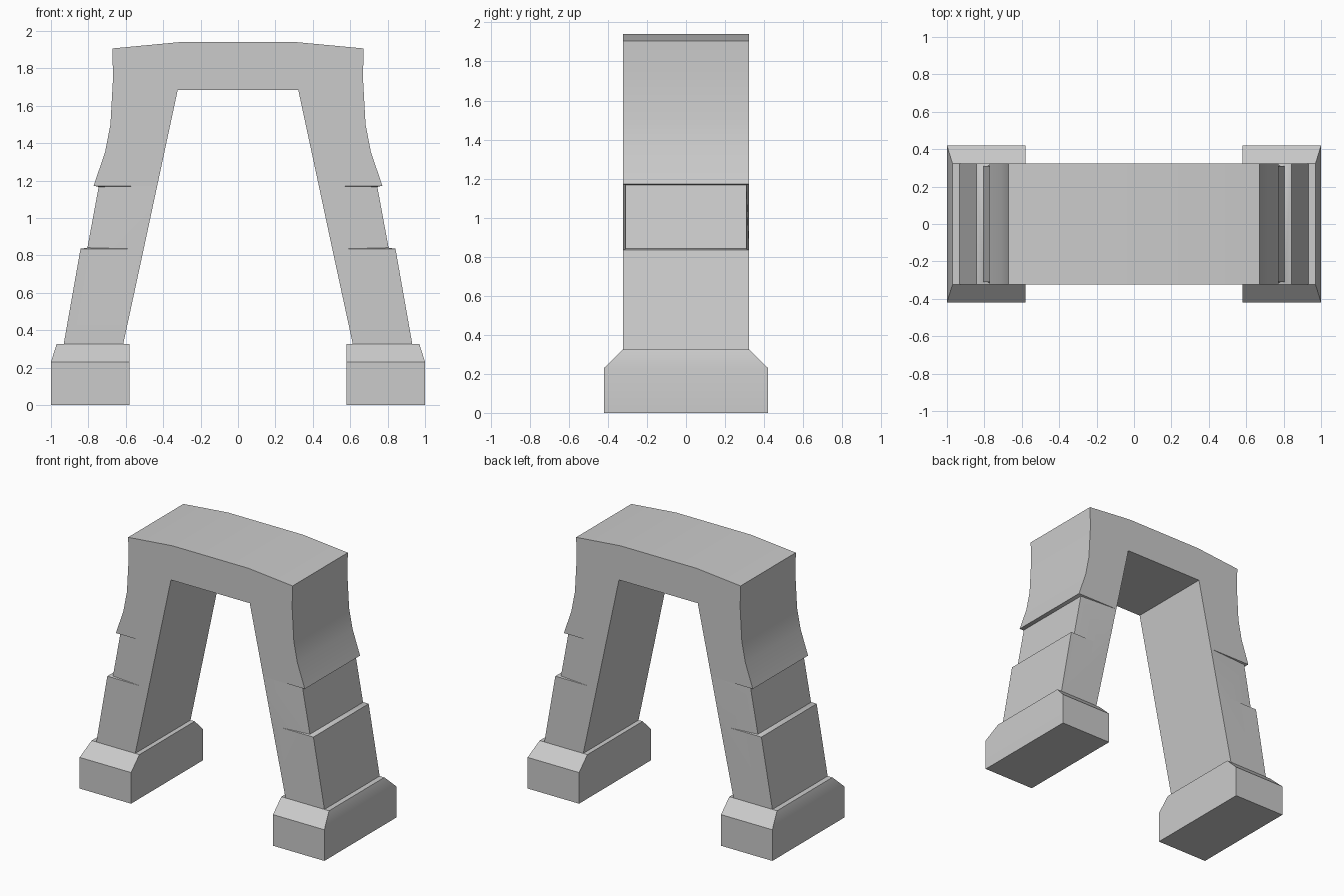
import bpy, bmesh

if "Cube" in bpy.data.objects:
    bpy.data.objects.remove(bpy.data.objects["Cube"])

D = 0.3225      # half depth of the arch
INSET = 0.31    # half depth at the outer edge of the recessed bands


def finish(bm, name):
    bmesh.ops.recalc_face_normals(bm, faces=bm.faces)
    mesh = bpy.data.meshes.new(name)
    bm.to_mesh(mesh)
    bm.free()
    obj = bpy.data.objects.new(name, mesh)
    bpy.context.collection.objects.link(obj)
    bpy.ops.object.select_all(action='DESELECT')
    obj.select_set(True)
    bpy.context.view_layer.objects.active = obj
    bpy.ops.object.shade_smooth_by_angle()
    return obj


def solid_from_front(name, faces):
    """Front faces as (x, z, half depth) points, copied to the back and joined around the rim."""
    bm = bmesh.new()
    front, back = {}, {}
    for pts in faces:
        for x, z, d in pts:
            if (x, z, d) not in front:
                f, b = bm.verts.new((x, -d, z)), bm.verts.new((x, d, z))
                front[(x, z, d)] = f
                back[f] = b
        loop = [front[p] for p in pts]
        bm.faces.new(loop)
        bm.faces.new([back[v] for v in reversed(loop)])
    for e in [e for e in bm.edges if e.is_boundary and e.verts[0] in back]:
        a, b = e.verts
        bm.faces.new((a, b, back[b], back[a]))
    return finish(bm, name)


# Arch crown: right half of the outline, mirrored into one front face
crown = [(0.31, 1.94), (0.672, 1.906), (0.668, 1.75), (0.682, 1.50),
         (0.711, 1.35), (0.772, 1.172), (0.432, 1.172), (0.322, 1.685)]
right = [(x, z, D) for x, z in crown]
left = [(-x, z, D) for x, z in reversed(crown)]
faces = [right + left]

# Stepped legs: recessed band with thin wedge-shaped ledges, then the lower block
for s in (1, -1):
    lip, inner = (s * 0.772, 1.172, D), (s * 0.432, 1.172, D)
    band_top, band_bottom = (s * 0.745, 1.166, INSET), (s * 0.805, 0.841, INSET)
    wedge, inner_low = (s * 0.585, 0.835, D), (s * 0.504, 0.835, D)
    shoulder = (s * 0.842, 0.835, D)
    faces += [
        [lip, band_top, inner],
        [inner, band_top, band_bottom, wedge],
        [inner, wedge, inner_low],
        [band_bottom, shoulder, wedge],
        [inner_low, wedge, shoulder, (s * 0.932, 0.325, D), (s * 0.614, 0.325, D)],
    ]
solid_from_front("arch", faces)

# Chamfered plinths: flat on the inner side, sloped on the other three
for s, side in ((1, "right"), (-1, "left")):
    bm = bmesh.new()
    rings = []
    for xo, d, z in ((1.0, 0.42, 0), (1.0, 0.42, 0.23), (0.97, D, 0.325)):
        rings.append([bm.verts.new((s * x, y, z)) for x, y in
                      ((0.58, -d), (xo, -d), (xo, d), (0.58, d))])
    for lo, hi in zip(rings, rings[1:]):
        for i in range(3):
            bm.faces.new((lo[i], lo[i + 1], hi[i + 1], hi[i]))
    bm.faces.new([r[0] for r in rings] + [r[3] for r in reversed(rings)])
    bm.faces.new(rings[0])
    bm.faces.new(rings[-1])
    finish(bm, side + "_plinth")
